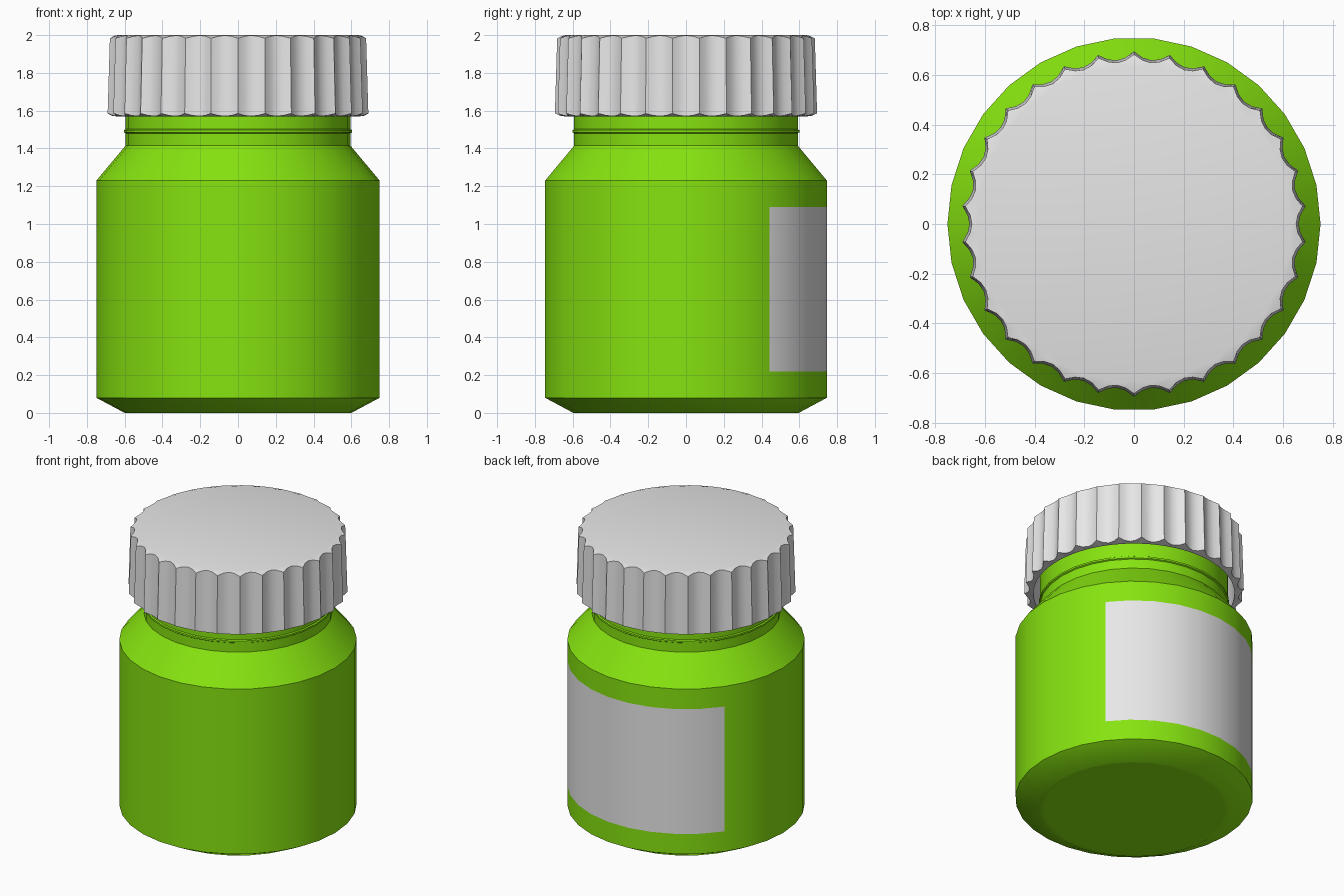
import bpy, bmesh
from math import sin, cos, pi, radians, degrees, atan2

if "Cube" in bpy.data.objects:
    bpy.data.objects.remove(bpy.data.objects["Cube"])


def material(name, rgb):
    m = bpy.data.materials.new(name)
    m.use_nodes = True
    color = (*rgb, 1.0)
    m.diffuse_color = color
    m.node_tree.nodes["Principled BSDF"].inputs["Base Color"].default_value = color
    return m


green = material("lime_green", (0.24, 0.77, 0.005))
grey = material("pale_grey", (0.8, 0.8, 0.8))


def circle(radius, z, sides, start=0.0):
    """Ring of points around the z axis."""
    return [(radius * cos(start + 2 * pi * i / sides),
             radius * sin(start + 2 * pi * i / sides), z) for i in range(sides)]


def loft(name, rings, materials, rule=None):
    """Bridge equal rings into a closed skin, capped at both ends."""
    bm = bmesh.new()
    loops = [[bm.verts.new(p) for p in ring] for ring in rings]
    n = len(loops[0])
    for a, b in zip(loops, loops[1:]):
        for i in range(n):
            j = (i + 1) % n
            bm.faces.new((a[i], a[j], b[j], b[i]))
    bm.faces.new(loops[0][::-1])
    bm.faces.new(loops[-1])
    bmesh.ops.recalc_face_normals(bm, faces=bm.faces[:])
    if rule:
        for f in bm.faces:
            f.material_index = int(rule(f.calc_center_median()))
    mesh = bpy.data.meshes.new(name)
    bm.to_mesh(mesh)
    bm.free()
    for m in materials:
        mesh.materials.append(m)
    obj = bpy.data.objects.new(name, mesh)
    bpy.context.collection.objects.link(obj)
    bpy.ops.object.select_all(action='DESELECT')
    obj.select_set(True)
    bpy.context.view_layer.objects.active = obj
    bpy.ops.object.shade_smooth_by_angle(angle=radians(30))
    return obj


# Jar: base chamfer, wall, shoulder, neck with a thin bead
LABEL_LOW, LABEL_HIGH = 0.22, 1.09
jar_profile = [(0.57, 0), (0.6, 0), (0.75, 0.08), (0.75, LABEL_LOW),
               (0.75, LABEL_HIGH), (0.75, 1.23), (0.595, 1.415),
               (0.595, 1.48), (0.603, 1.485), (0.603, 1.497),
               (0.595, 1.502), (0.595, 1.9)]


def on_label(c):
    return LABEL_LOW < c.z < LABEL_HIGH and 36 < degrees(atan2(c.y, c.x)) < 144


loft("jar_body", [circle(r, z, 30) for r, z in jar_profile], [green, grey], on_label)

# Screw cap: concave flutes meeting in sharp ridges
FLUTES, STEPS = 30, 4
SIDES = FLUTES * STEPS


def fluted(ridge, depth, edge_z, slope, core):
    """Scalloped ring whose height shifts with distance from the core."""
    ring = []
    for i in range(SIDES):
        u = 2 * (i % STEPS) / STEPS - 1
        r = ridge - depth * (1 - u * u)
        a = pi / 2 + 2 * pi * i / SIDES
        ring.append((r * cos(a), r * sin(a), edge_z + slope * (r - core)))
    return ring


START = pi / 2
loft("screw_cap", [
    circle(0.62, 1.94, SIDES, START),
    circle(0.635, 1.57, SIDES, START),
    fluted(0.694, 0.032, 1.57, 0.45, 0.66),
    fluted(0.682, 0.03, 2.0, -0.5, 0.648),
    circle(0.635, 2.0, SIDES, START),
], [grey])
